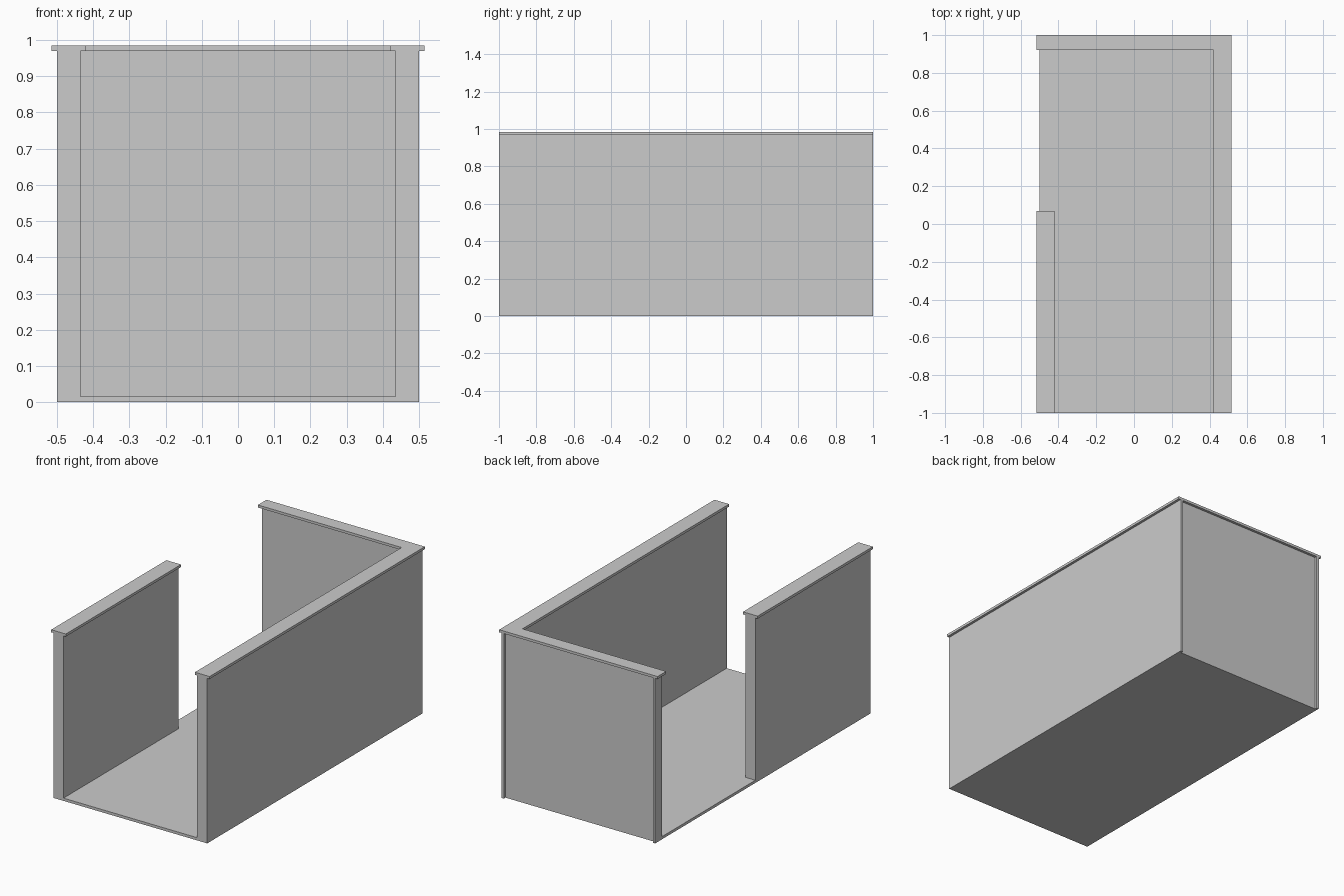
import bpy, bmesh

if "Cube" in bpy.data.objects:
    bpy.data.objects.remove(bpy.data.objects["Cube"])

H_FLOOR, H_WALL, H_CAP = 0.016, 0.97, 0.985


def prism(name, outline, z0, z1):
    """Extrude a plan outline (counter-clockwise) from z0 up to z1."""
    bm = bmesh.new()
    base = bm.faces.new([bm.verts.new((x, y, z0)) for x, y in outline])
    ext = bmesh.ops.extrude_face_region(bm, geom=[base], use_keep_orig=True)
    top = [v for v in ext["geom"] if isinstance(v, bmesh.types.BMVert)]
    bmesh.ops.translate(bm, verts=top, vec=(0, 0, z1 - z0))
    bmesh.ops.recalc_face_normals(bm, faces=bm.faces)
    mesh = bpy.data.meshes.new(name)
    bm.to_mesh(mesh)
    bm.free()
    obj = bpy.data.objects.new(name, mesh)
    bpy.context.collection.objects.link(obj)
    return obj


def rect(x0, x1, y0, y1):
    return [(x0, y0), (x1, y0), (x1, y1), (x0, y1)]


# Back outline with a shallow recess between two thin corner strips
back = [(0.5, 1), (0.485, 1), (0.485, 0.985), (-0.485, 0.985), (-0.485, 1), (-0.5, 1)]

# Floor slab
prism("floor", [(-0.5, -1), (0.5, -1)] + back, 0, H_FLOOR)

# L-shaped right and back wall, with its overhanging cap
prism("right_and_back_wall",
      [(0.435, -1), (0.5, -1)] + back + [(-0.5, 0.935), (0.435, 0.935)],
      H_FLOOR, H_WALL)
prism("right_and_back_cap",
      [(0.42, -1), (0.515, -1), (0.515, 1), (-0.515, 1), (-0.515, 0.92), (0.42, 0.92)],
      H_WALL, H_CAP)

# Short left wall and cap, leaving a side opening behind it
prism("left_wall", rect(-0.5, -0.435, -1, 0.07), H_FLOOR, H_WALL)
prism("left_cap", rect(-0.515, -0.42, -1, 0.07), H_WALL, H_CAP)
